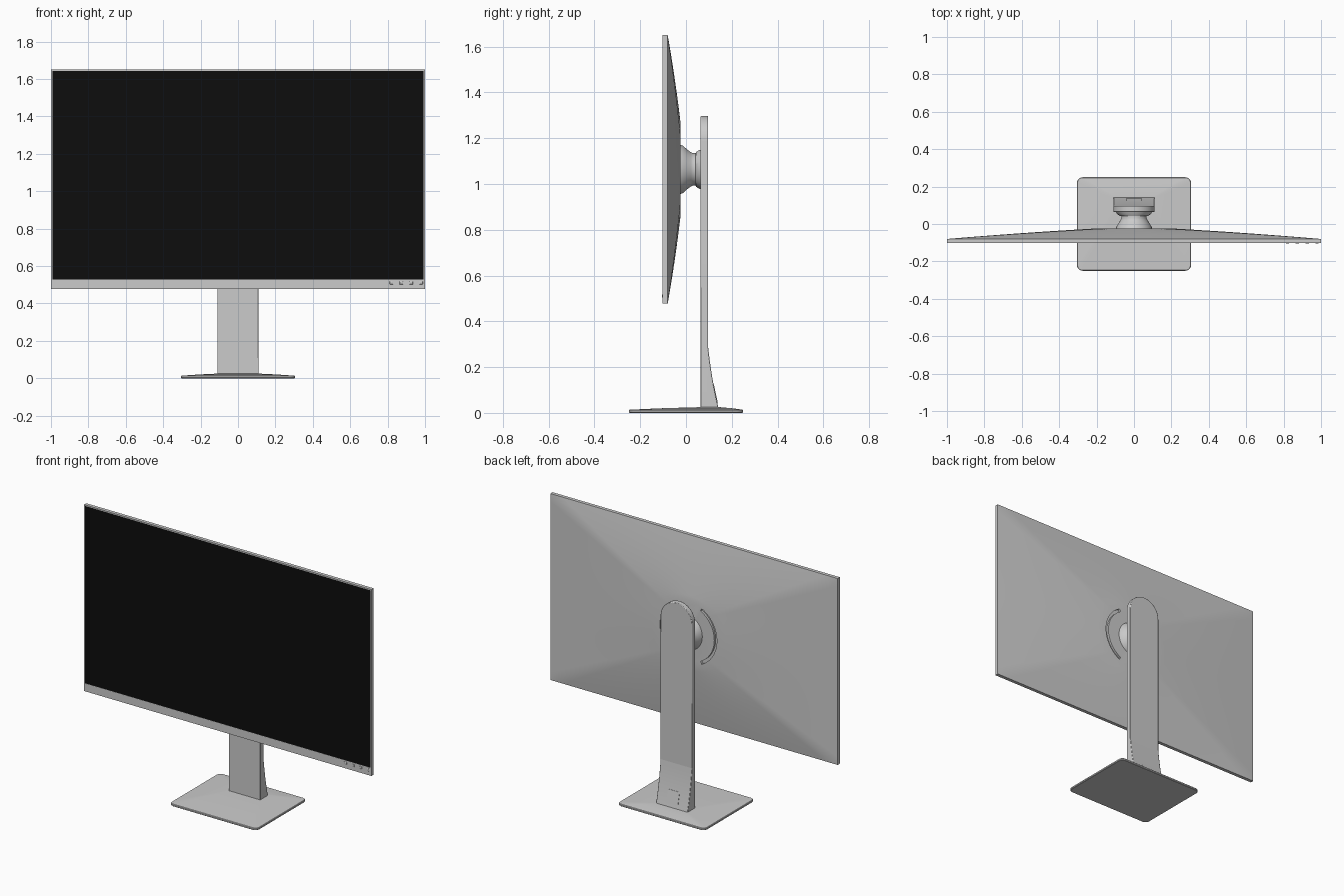
import bpy, bmesh, math
from mathutils import Vector

if "Cube" in bpy.data.objects:
    bpy.data.objects.remove(bpy.data.objects["Cube"])

CZ = 1.0635          # height of the panel centre
HZ = 0.5865          # half height of the panel


def finish(name, bm, bevel=0.0, segments=2):
    bmesh.ops.recalc_face_normals(bm, faces=bm.faces)
    me = bpy.data.meshes.new(name)
    bm.to_mesh(me)
    bm.free()
    ob = bpy.data.objects.new(name, me)
    bpy.context.collection.objects.link(ob)
    if bevel:
        mod = ob.modifiers.new("bevel", 'BEVEL')
        mod.width, mod.segments = bevel, segments
        mod.limit_method, mod.angle_limit = 'ANGLE', math.radians(40)
    smooth(ob)
    return ob


def smooth(ob):
    bpy.ops.object.select_all(action='DESELECT')
    ob.select_set(True)
    bpy.context.view_layer.objects.active = ob
    bpy.ops.object.shade_smooth_by_angle(angle=math.radians(30))


def loft(name, rings, bevel=0.0):
    """Closed skin through rings that all have the same point count."""
    bm = bmesh.new()
    vs = [[bm.verts.new(p) for p in r] for r in rings]
    n = len(vs[0])
    for a, b in zip(vs, vs[1:]):
        for i in range(n):
            j = (i + 1) % n
            bm.faces.new((a[i], a[j], b[j], b[i]))
    bm.faces.new(vs[0])
    bm.faces.new(vs[-1])
    return finish(name, bm, bevel)


def box(name, x, y, z, bevel=0.0):
    ring = lambda h: [(x[0], y[0], h), (x[1], y[0], h), (x[1], y[1], h), (x[0], y[1], h)]
    return loft(name, [ring(z[0]), ring(z[1])], bevel)


def paint(ob, name, color):
    mat = bpy.data.materials.new(name)
    mat.diffuse_color = color
    mat.use_nodes = True
    mat.node_tree.nodes["Principled BSDF"].inputs["Base Color"].default_value = mat.diffuse_color
    ob.data.materials.append(mat)


# Front frame: thin bezel on three sides, taller chin below
F, B = -0.102, -0.08
box("bezel_top", (-1, 1), (F, B), (1.643, 1.65))
box("chin", (-1, 1), (F, B), (0.477, 0.527))
for s, side in ((-1, "left"), (1, "right")):
    box("bezel_" + side, sorted((s, s * 0.993)), (F, B), (0.527, 1.643))

# Black screen
screen = box("screen", (-0.993, 0.993), (F + 0.001, B), (0.527, 1.643))
paint(screen, "screen_black", (0.004, 0.004, 0.004, 1))

# Four small control keys on the chin
for i in range(4):
    x = 0.82 + i * 0.053
    box(f"key_{i + 1}", (x - 0.009, x + 0.009), (F - 0.002, F + 0.002), (0.502, 0.518), 0.002)

# Back cover: rectangle blending into a flat round boss
K = 24
square = [Vector((-1 + 2 * i / K, -1)) for i in range(K)]
square += [Vector((1, -1 + 2 * i / K)) for i in range(K)]
square += [Vector((1 - 2 * i / K, 1)) for i in range(K)]
square += [Vector((-1, 1 - 2 * i / K)) for i in range(K)]
rings = []
STEPS = 14
for k in range(STEPS + 1):
    t = k / STEPS
    y = B + 0.056 * t * (1.2 - 0.2 * t)
    ring = []
    for p in square:
        outer = Vector((p.x, p.y * HZ))
        q = outer.lerp(p.normalized() * 0.205, t)
        ring.append((q.x, y, CZ + q.y))
    rings.append(ring)
back = loft("back_cover", rings)
BOSS = B + 0.056

# Curved slots cut into the boss either side of the mount
for s in (-1, 1):
    arc = []
    for k in range(25):
        a = math.radians(-62 + 124 * k / 24)
        c, d = s * math.cos(a), math.sin(a)
        arc.append([(r * c, y, CZ + r * d) for r, y in
                    ((0.180, BOSS - 0.014), (0.198, BOSS - 0.014),
                     (0.198, BOSS + 0.02), (0.180, BOSS + 0.02))])
    cutter = loft("slot_cutter", arc)
    cutter.hide_render = True
    mod = back.modifiers.new("slot", 'BOOLEAN')
    mod.operation, mod.object, mod.solver = 'DIFFERENCE', cutter, 'EXACT'
    bpy.context.view_layer.objects.active = back
    bpy.ops.object.modifier_apply(modifier=mod.name)
    bpy.data.objects.remove(cutter)
smooth(back)

# Tilt mount: flared collar between boss and column
collar = [(BOSS - 0.004, 0.098, 0.108), (-0.014, 0.094, 0.104), (0.005, 0.082, 0.087),
          (0.022, 0.072, 0.074), (0.030, 0.068, 0.071), (0.042, 0.068, 0.071),
          (0.044, 0.078, 0.076), (0.056, 0.092, 0.083), (0.068, 0.100, 0.088)]
N = 48
loft("tilt_mount", [[(rx * math.cos(2 * math.pi * i / N), y,
                      CZ + rz * math.sin(2 * math.pi * i / N)) for i in range(N)]
                    for y, rx, rz in collar])

# Column: flat upright with a round top
W, TOP = 0.11, 1.297
outline = [(-W, 0.018), (W, 0.018)]
outline += [(W * math.cos(math.pi * i / 24), TOP - W + W * math.sin(math.pi * i / 24))
            for i in range(25)]
loft("column", [[(x, y, z) for x, z in outline] for y in (0.064, 0.097)], 0.003)

# Column foot: concave wedge behind the column
foot = [(0.075, 0.018), (0.075, 0.29), (0.0965, 0.29)]
for i in range(1, 9):
    t = i / 8
    foot.append((0.0965 + 0.046 * (0.6 * t + 0.4 * t * t), 0.29 - 0.272 * t))
loft("column_foot", [[(x, y, z) for y, z in foot] for x in (-W, W)], 0.003)

# Small cover plate on the sloping back of the foot
plate = [[(x, y + o, z) for x, y, z in ((-0.04, 0.1385, 0.045), (0.04, 0.1385, 0.045),
                                        (0.04, 0.121, 0.125), (-0.04, 0.121, 0.125))]
         for o in (-0.004, 0.0005)]
loft("foot_plate", plate)


# Base: rounded plate whose top rises gently to the column
def rounded(hx, hy, r, z, cy=0.0):
    pts = []
    for q, (sx, sy) in enumerate(((1, 1), (-1, 1), (-1, -1), (1, -1))):
        for k in range(7):
            a = math.pi / 2 * (q + k / 6)
            pts.append((sx * (hx - r) + r * math.cos(a),
                        cy + sy * (hy - r) + r * math.sin(a), z))
    return pts


loft("base", [rounded(0.302, 0.247, 0.027, 0.0), rounded(0.305, 0.25, 0.03, 0.003),
              rounded(0.305, 0.25, 0.03, 0.011), rounded(0.302, 0.247, 0.027, 0.014),
              rounded(0.21, 0.15, 0.02, 0.0205, 0.05), rounded(0.115, 0.045, 0.01, 0.025, 0.103)])
